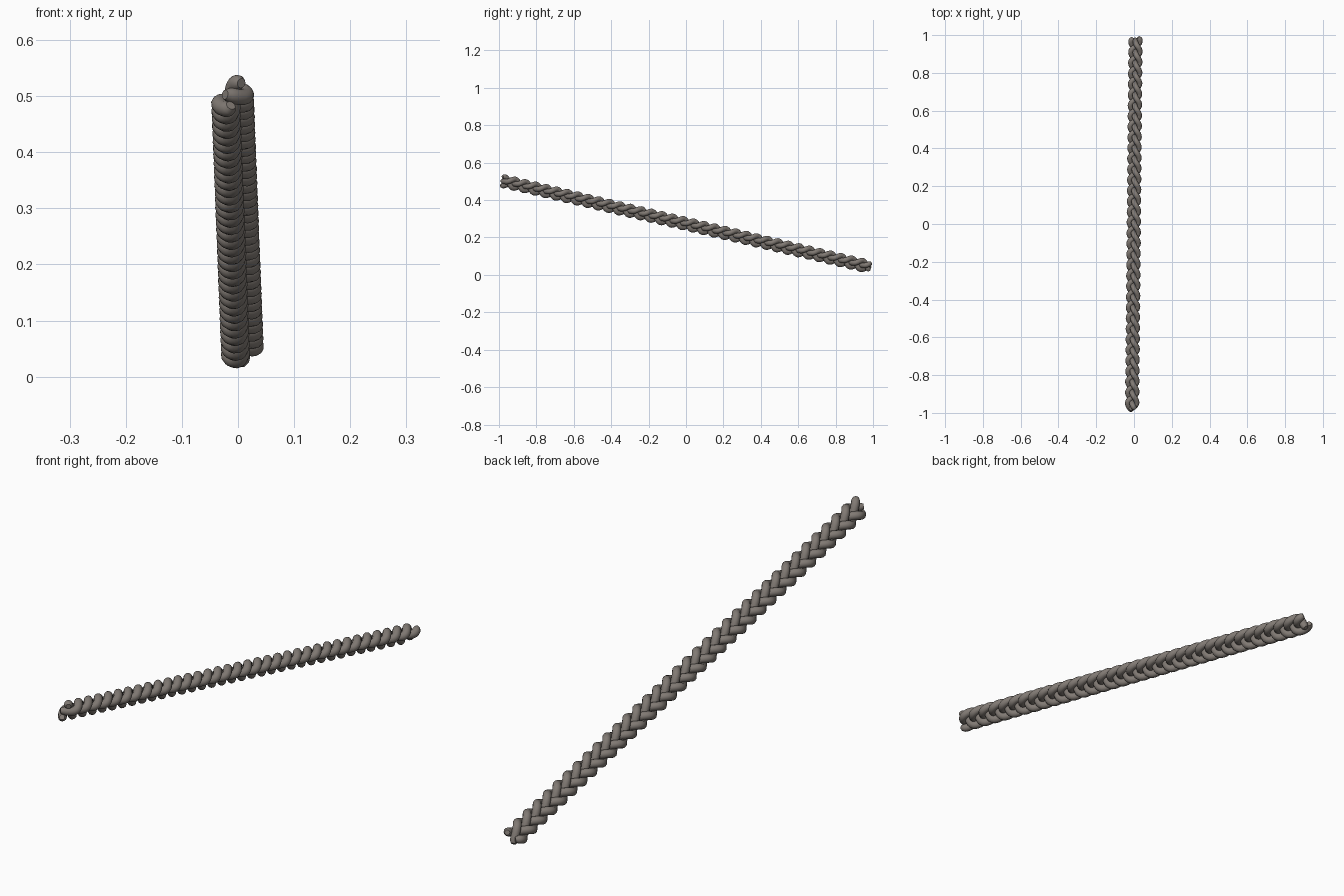
import bpy, math
from mathutils import Vector

if "Cube" in bpy.data.objects:
    bpy.data.objects.remove(bpy.data.objects["Cube"])

fibre = bpy.data.materials.new("warm grey fibre")
fibre.diffuse_color = (0.22, 0.195, 0.175, 1)
fibre.use_nodes = True
fibre.node_tree.nodes["Principled BSDF"].inputs["Base Color"].default_value = fibre.diffuse_color

# Rope axis and the tilted cross-section frame of the flat braid
START, END = Vector((-0.010, -0.985, 0.503)), Vector((0.008, 0.985, 0.042))
AXIS = (END - START).normalized()
WIDE = Vector((1, 0, 1))
WIDE = (WIDE - AXIS * WIDE.dot(AXIS)).normalized()
FACE = WIDE.cross(AXIS).normalized()
if FACE.z < 0:
    FACE = -FACE
SWING, LIFT, RADIUS = 0.026, 0.013, 0.0145
TURNS, PHASE, STEPS = 35 / 3, math.radians(98), 360


def strand(name, phase):
    """One strand following a figure-eight while it runs along the rope."""
    curve = bpy.data.curves.new(name, 'CURVE')
    curve.dimensions = '3D'
    curve.bevel_depth = RADIUS
    curve.bevel_resolution = 4
    curve.use_fill_caps = True
    line = curve.splines.new('POLY')
    line.points.add(STEPS)
    for i, p in enumerate(line.points):
        f = i / STEPS
        t = phase + f * TURNS * math.tau
        pos = (START.lerp(END, f) + WIDE * SWING * math.sin(t)
               - FACE * LIFT * math.sin(2 * t))
        p.co = (*pos, 1)
        # rounded strand ends
        e = min(i, STEPS - i)
        p.radius = (0.6, 0.88)[e] if e < 2 else 1
    line.use_smooth = True
    curve.materials.append(fibre)
    ob = bpy.data.objects.new(name, curve)
    bpy.context.collection.objects.link(ob)
    bpy.ops.object.select_all(action='DESELECT')
    ob.select_set(True)
    bpy.context.view_layer.objects.active = ob
    bpy.ops.object.convert(target='MESH')
    bpy.ops.object.shade_smooth_by_angle(angle=math.radians(50))


# Three interlaced strands
for k in range(3):
    strand(f"braid_strand_{k + 1}", PHASE + k * math.tau / 3)
